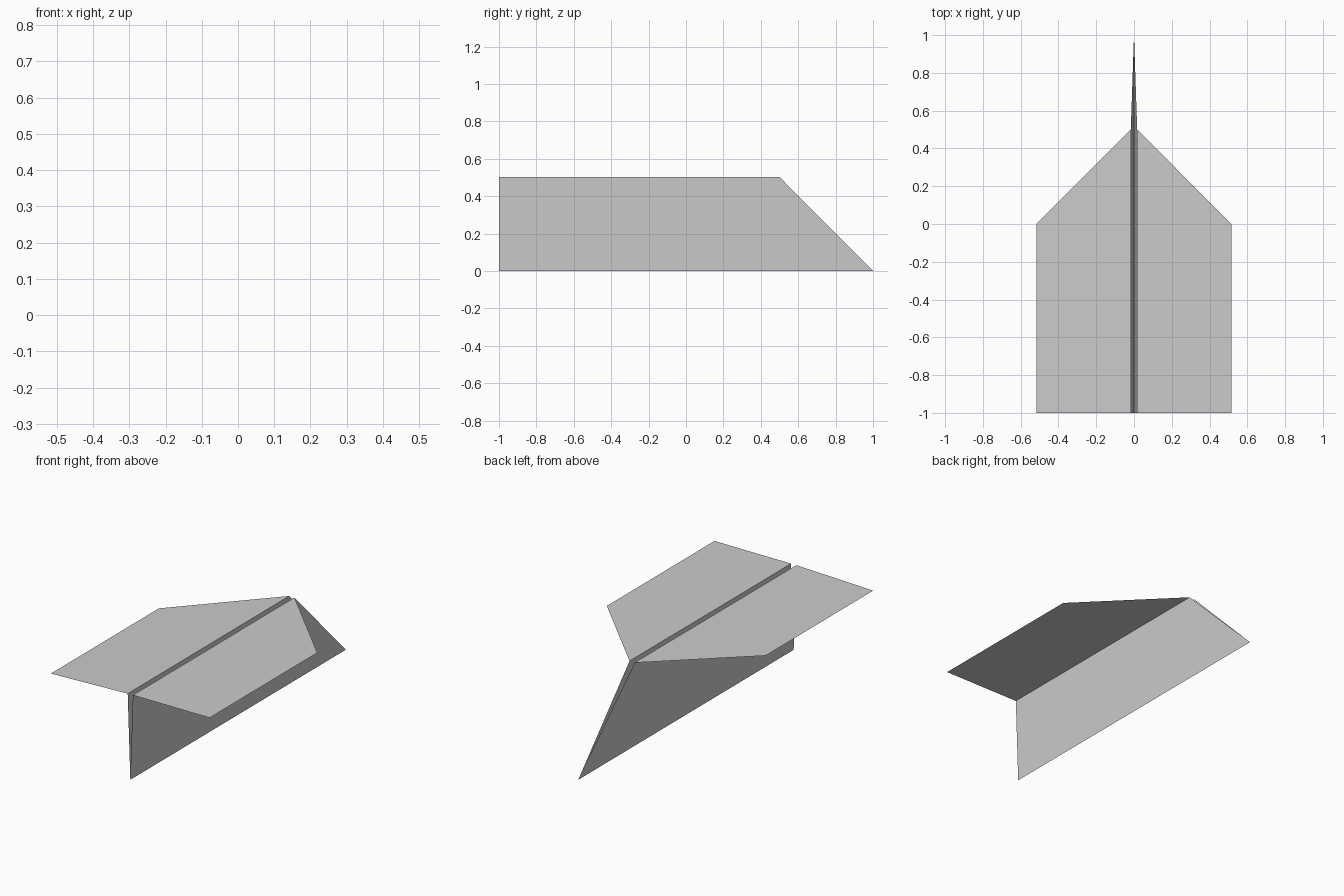
import bpy

if "Cube" in bpy.data.objects:
    bpy.data.objects.remove(bpy.data.objects["Cube"])

# Fold lines across the sheet: (x, z, y where the fold meets the nose edge)
FOLDS = [(-0.517, 0.486, 0.0), (-0.017, 0.502, 0.5), (0.0, 0.0, 1.0),
         (0.017, 0.502, 0.5), (0.515, 0.502, 0.0)]


def folded_sheet(name, folds, y_back, lift=0.0):
    """Sheet running from y_back to the slanted nose edge, creased at each fold."""
    verts, faces = [], []
    for x, z, y_front in folds:
        verts += [(x, y_back, z + lift), (x, y_front, z + lift)]
    for i in range(len(folds) - 1):
        a, b, c, d = 2 * i, 2 * i + 2, 2 * i + 3, 2 * i + 1
        ring = [a, b, c, d]
        # drop the corner that collapses where the nose edge reaches y_back
        if verts[a] == verts[d]:
            ring = [a, b, c]
        elif verts[b] == verts[c]:
            ring = [a, b, d]
        faces.append(ring)
    mesh = bpy.data.meshes.new(name)
    mesh.from_pydata(verts, [], faces)
    mesh.validate()
    mesh.update()
    obj = bpy.data.objects.new(name, mesh)
    bpy.context.collection.objects.link(obj)
    return obj


# Outer layer: both wings and the V-shaped keel
folded_sheet("wings_and_keel", FOLDS, -1.0)

# Inner layer: corners of the paper folded back to the centre line
folded_sheet("left_corner_flap", FOLDS[:3], 0.0, 0.0008)
folded_sheet("right_corner_flap", FOLDS[2:], 0.0, 0.0008)
